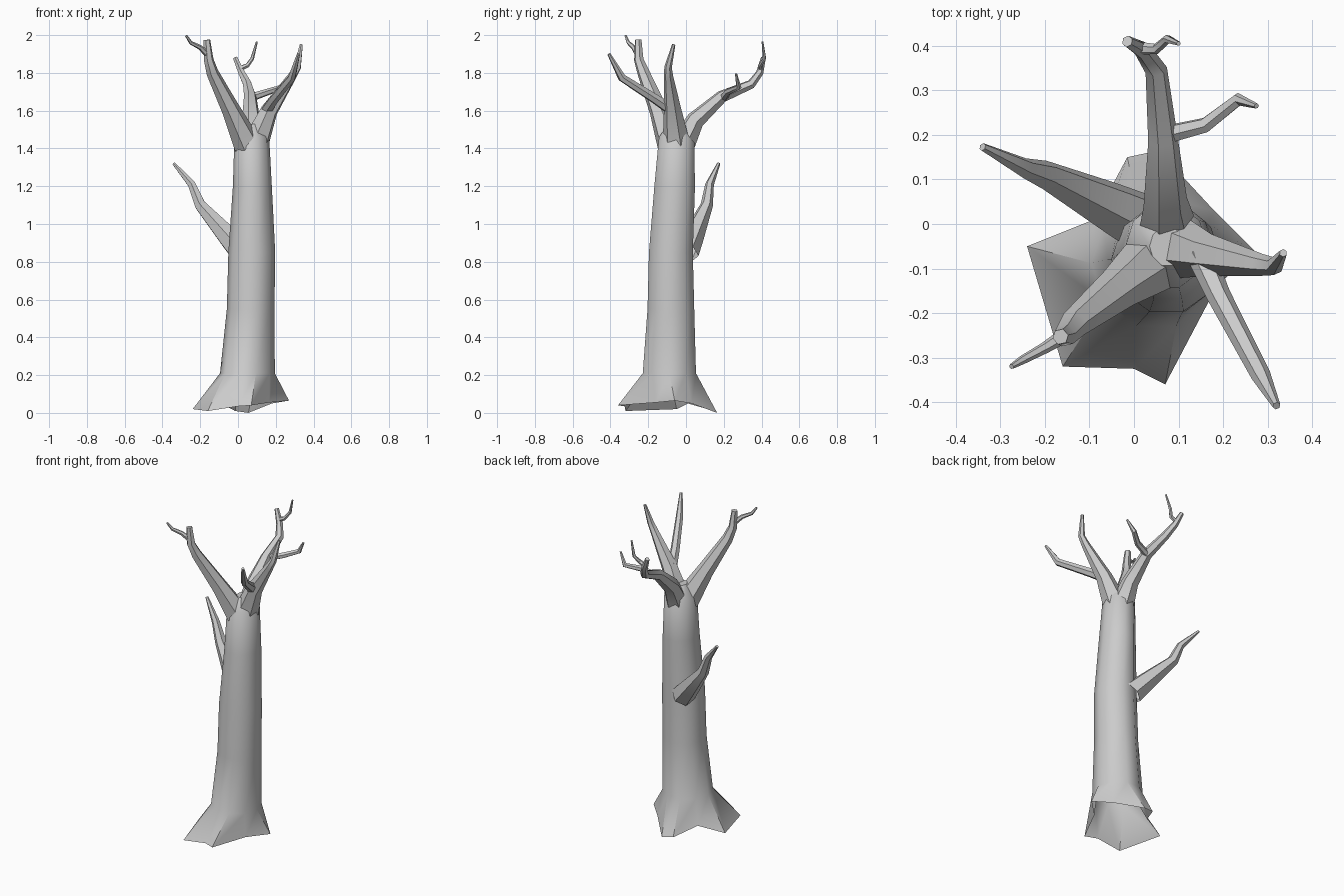
import bpy, bmesh, math
from mathutils import Vector


def loft(name, rings, cap_start=False, cap_end=True, angle=40):
    bm = bmesh.new()
    vr = [[bm.verts.new(p) for p in r] for r in rings]
    n = len(vr[0])
    for a, b in zip(vr, vr[1:]):
        for i in range(n):
            j = (i + 1) % n
            bm.faces.new((a[i], a[j], b[j], b[i]))
    if cap_start:
        bm.faces.new(vr[0][::-1])
    if cap_end:
        bm.faces.new(vr[-1])
    me = bpy.data.meshes.new(name)
    bm.to_mesh(me)
    bm.free()
    ob = bpy.data.objects.new(name, me)
    bpy.context.collection.objects.link(ob)
    bpy.ops.object.select_all(action='DESELECT')
    ob.select_set(True)
    bpy.context.view_layer.objects.active = ob
    bpy.ops.object.shade_smooth_by_angle(angle=math.radians(angle))
    return ob


def branch(name, path, sides=6):
    # path entries: x, y, z, radius
    pts = [Vector(p[:3]) for p in path]
    rings, u = [], Vector((1, 0.3, 0))
    for i, p in enumerate(pts):
        t = (pts[min(i + 1, len(pts) - 1)] - pts[max(i - 1, 0)]).normalized()
        u = (u - t * u.dot(t)).normalized()
        v = t.cross(u)
        rings.append([p + path[i][3] * (u * math.cos(a) + v * math.sin(a))
                      for a in (2 * math.pi * k / sides for k in range(sides))])
    loft(name, rings)


# Trunk with splayed, open-bottomed roots
roots = [(.27, -.06, .065), (.18, .03, .05), (.055, .165, 0), (-.015, .15, .01),
         (-.09, .01, .05), (-.24, -.05, .02), (-.16, -.32, .01), (0, -.325, .035),
         (.07, -.36, .04), (.165, -.16, .055)]
levels = [(.05, -.088, .21, .145, .148), (.067, -.08, .55, .126, .13),
          (.073, -.08, .85, .124, .122), (.076, -.06, 1.2, .103, .113),
          (.073, -.05, 1.46, .092, .098), (.075, -.05, 1.53, .04, .045)]
rings = [roots]
for cx, cy, z, rx, ry in levels:
    rings.append([(cx + rx * math.cos(a), cy + ry * math.sin(a), z)
                  for a in (2 * math.pi * k / 10 for k in range(10))])
loft("trunk", rings)

# Three main limbs of the crown
branch("left_limb", [(.05, -.08, 1.42, .075), (-.035, -.145, 1.6, .05),
                     (-.135, -.225, 1.8, .033), (-.155, -.25, 1.87, .026),
                     (-.165, -.253, 1.975, .018)])
branch("right_limb", [(.09, -.05, 1.42, .075), (.165, -.07, 1.6, .048),
                      (.285, -.092, 1.78, .025), (.315, -.095, 1.83, .02),
                      (.335, -.065, 1.95, .009)])
branch("back_limb", [(.075, -.02, 1.42, .07), (.07, .05, 1.55, .05),
                     (.065, .19, 1.675, .034), (.05, .345, 1.74, .025),
                     (.02, .39, 1.8, .02), (-.015, .41, 1.88, .013)])

# Low side branch
branch("low_branch", [(.02, 0, .85, .07), (-.05, .035, .93, .06),
                      (-.2, .11, 1.1, .033), (-.245, .125, 1.21, .023),
                      (-.34, .173, 1.32, .009)])

# Twigs
branch("left_twig", [(-.155, -.25, 1.89, .017), (-.2, -.278, 1.935, .013),
                     (-.25, -.305, 1.96, .01), (-.275, -.32, 1.998, .006)])
branch("front_twig", [(.15, -.07, 1.6, .032), (.19, -.16, 1.66, .027),
                      (.285, -.34, 1.775, .022), (.32, -.408, 1.9, .009)])
branch("back_right_twig", [(.07, .2, 1.67, .022), (.16, .222, 1.7, .018),
                           (.235, .28, 1.725, .015), (.275, .265, 1.795, .006)])
branch("back_top_twig", [(.005, .395, 1.82, .015), (.05, .393, 1.84, .012),
                         (.075, .415, 1.875, .01), (.1, .405, 1.965, .005)])
